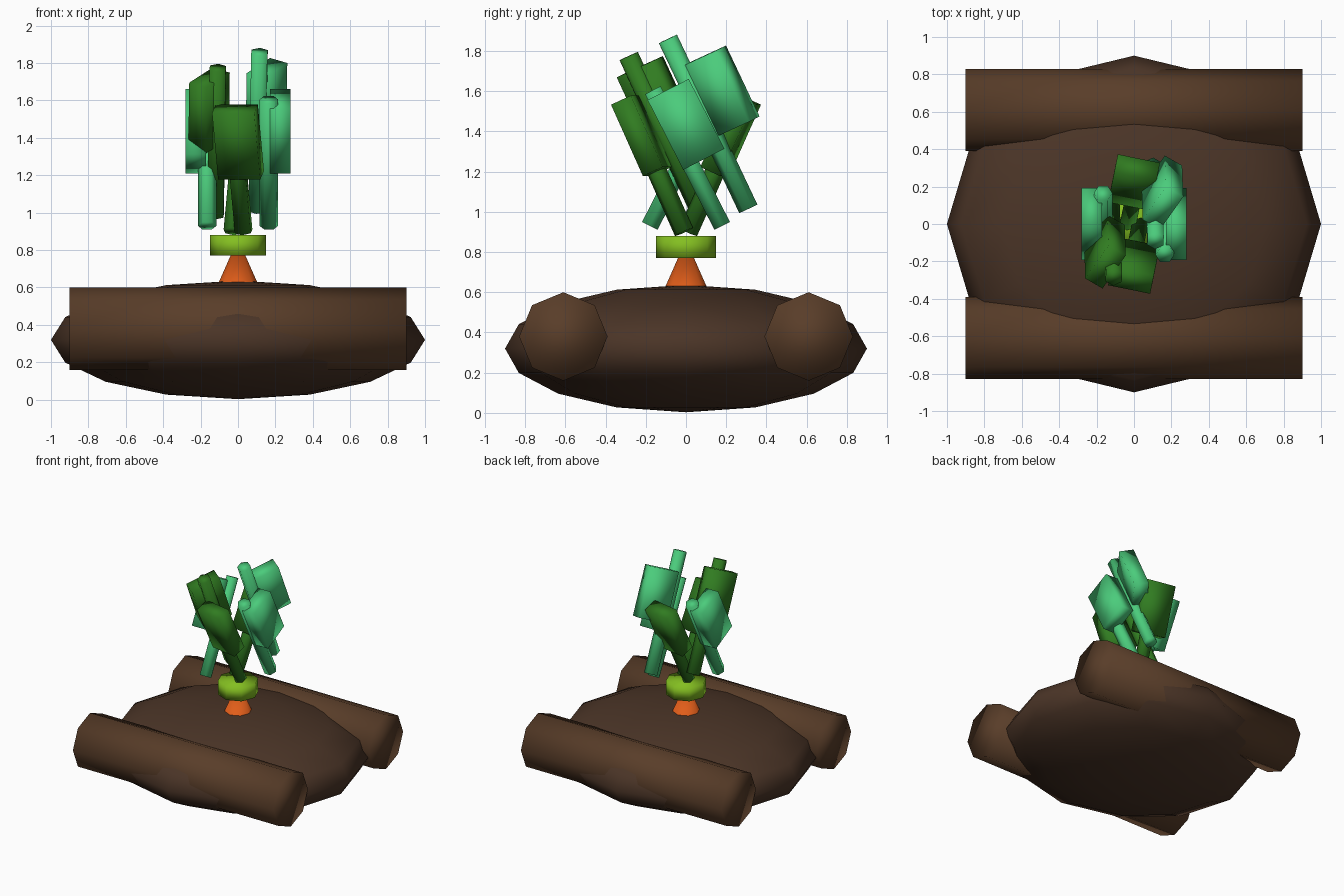
import bpy
import bmesh
from mathutils import Vector, Matrix
from math import pi

if "Cube" in bpy.data.objects:
    bpy.data.objects.remove(bpy.data.objects["Cube"])


def material(name, rgb):
    m = bpy.data.materials.new(name)
    m.diffuse_color = (*rgb, 1)
    m.use_nodes = True
    m.node_tree.nodes["Principled BSDF"].inputs["Base Color"].default_value = m.diffuse_color
    return m


SOIL = material("soil", (0.07, 0.035, 0.02))
WOOD = material("wood", (0.10, 0.047, 0.022))
ORANGE = material("orange", (0.75, 0.11, 0.01))
LIME = material("lime", (0.23, 0.52, 0.015))
LIGHT = material("light_green", (0.07, 0.60, 0.20))
DARK = material("dark_green", (0.03, 0.20, 0.015))


def finish(bm, name, mat, matrix):
    bm.transform(matrix)
    for f in bm.faces:
        f.smooth = True
    bmesh.ops.recalc_face_normals(bm, faces=bm.faces)
    me = bpy.data.meshes.new(name)
    bm.to_mesh(me)
    bm.free()
    me.materials.append(mat)
    ob = bpy.data.objects.new(name, me)
    bpy.context.collection.objects.link(ob)
    return ob


def cone(name, mat, sides, r1, r2, depth, matrix):
    bm = bmesh.new()
    bmesh.ops.create_cone(bm, cap_ends=True, segments=sides,
                          radius1=r1, radius2=r2, depth=depth)
    return finish(bm, name, mat, matrix)


def box(name, mat, size, matrix):
    bm = bmesh.new()
    bmesh.ops.create_cube(bm, size=1)
    return finish(bm, name, mat, matrix @ Matrix.Diagonal((*size, 1)))


def stalk(name, mat, bottom, top, leaf, width_dir):
    """Leaning six-sided stem with a slab leaf sharing its tilt."""
    b, t = Vector(bottom), Vector(top)
    z = (t - b).normalized()
    w = Vector((*width_dir, 0))
    x = (w - z * w.dot(z)).normalized()
    rot = Matrix((x, z.cross(x), z)).transposed().to_4x4()
    cone(name + "_stem", mat, 6, 0.05, 0.05, (t - b).length,
         Matrix.Translation((b + t) / 2) @ rot)
    box(name + "_leaf", mat, (0.23, 0.11, 0.39),
        Matrix.Translation(leaf) @ rot)


# Soil mound: flattened low-poly sphere
bm = bmesh.new()
bmesh.ops.create_uvsphere(bm, u_segments=12, v_segments=8, radius=1)
finish(bm, "soil_mound", SOIL,
       Matrix.Translation((0, 0, 0.32)) @ Matrix.Diagonal((1, 0.9, 0.317, 1)))

# Side logs
for side, y in (("front", -0.61), ("back", 0.61)):
    cone(side + "_log", WOOD, 8, 0.22, 0.22, 1.8,
         Matrix.Translation((0, y, 0.38)) @ Matrix.Rotation(pi / 2, 4, 'Y'))

# Root tip and green collar
cone("root", ORANGE, 8, 0.226, 0.0, 0.51, Matrix.Translation((0, 0, 0.605)))
cone("collar", LIME, 8, 0.15, 0.15, 0.11, Matrix.Translation((0, 0, 0.825)))

# Stalks: two pairs turned half round, plus two taller ones
for s, tag in ((1, "a"), (-1, "b")):
    stalk("side_stalk_" + tag, LIGHT, (0.165 * s, 0.18 * s, 0.93),
          (0.165 * s, -0.165 * s, 1.605), (0.225 * s, 0, 1.435), (0, s))
    stalk("middle_stalk_" + tag, DARK, (0.03 * s, -0.01 * s, 0.90),
          (-0.03 * s, -0.30 * s, 1.55), (0.0, -0.222 * s, 1.378),
          (s, -0.2 * s))
stalk("tall_light_stalk", LIGHT, (0.10, 0.31, 1.015), (0.115, -0.09, 1.86),
      (0.152, 0.168, 1.597), (0.5, 0.87))
stalk("tall_dark_stalk", DARK, (-0.12, 0.08, 0.985), (-0.108, -0.285, 1.775),
      (-0.155, -0.148, 1.545), (0.5, 0.87))
